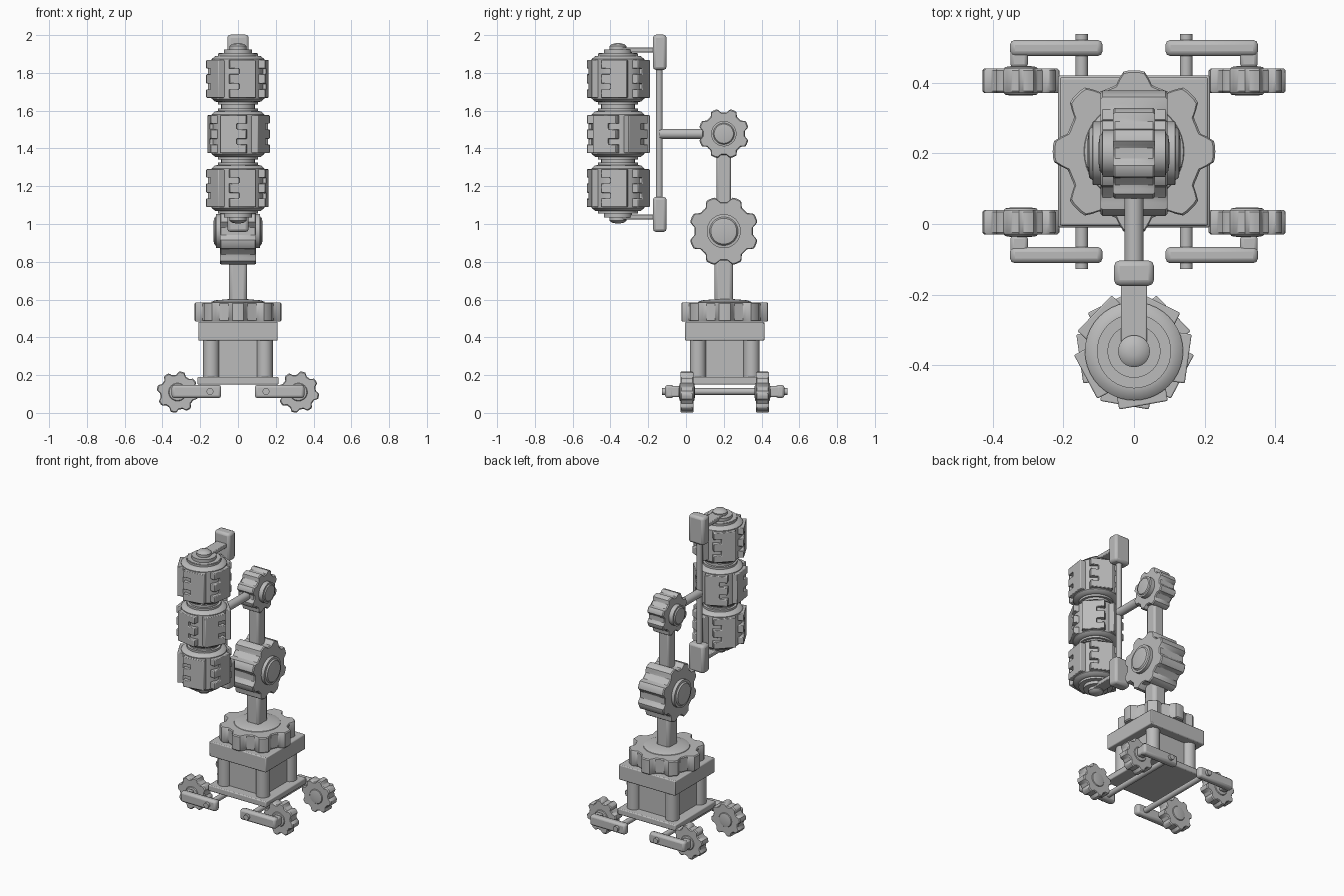
import bpy, bmesh
from math import sin, cos, pi, radians
from mathutils import Matrix, Vector

if "Cube" in bpy.data.objects:
    bpy.data.objects.remove(bpy.data.objects["Cube"])

grey = bpy.data.materials.new("plain_grey")
grey.use_nodes = True
grey.diffuse_color = (0.5, 0.5, 0.5, 1)
grey.node_tree.nodes["Principled BSDF"].inputs["Base Color"].default_value = (0.5, 0.5, 0.5, 1)

AXES = {"X": Matrix.Rotation(pi / 2, 4, "Y"), "Y": Matrix.Rotation(-pi / 2, 4, "X"), "Z": Matrix()}


def finish(name, bm, matrix, bevel=0.0):
    bmesh.ops.recalc_face_normals(bm, faces=bm.faces)
    bm.transform(matrix)
    mesh = bpy.data.meshes.new(name)
    bm.to_mesh(mesh)
    bm.free()
    mesh.materials.append(grey)
    ob = bpy.data.objects.new(name, mesh)
    bpy.context.collection.objects.link(ob)
    if bevel:
        mod = ob.modifiers.new("soft_edges", "BEVEL")
        mod.width, mod.segments, mod.limit_method = bevel, 2, "ANGLE"
    bpy.ops.object.select_all(action="DESELECT")
    ob.select_set(True)
    bpy.context.view_layer.objects.active = ob
    bpy.ops.object.shade_smooth_by_angle(angle=radians(35))
    return ob


def box(name, loc, size, bevel=0.006):
    bm = bmesh.new()
    bmesh.ops.create_cube(bm, size=1)
    return finish(name, bm, Matrix.Translation(loc) @ Matrix.Diagonal((*size, 1)), bevel)


def turned(name, loc, axis, profile, seg=40, teeth=0, phase=0, depth=0.16):
    """Stack of rings (radius, height) along an axis, optionally scalloped into teeth."""
    def scale(a):
        if not teeth:
            return 1
        wave = 0.5 + 0.9 * cos(teeth * (a - phase))
        return 1 - depth * (1 - min(1, max(0, wave)))
    bm = bmesh.new()
    angles = [2 * pi * i / seg for i in range(seg)]
    rings = [[bm.verts.new((r * scale(a) * cos(a), r * scale(a) * sin(a), h)) for a in angles]
             for r, h in profile]
    for low, high in zip(rings, rings[1:]):
        for i in range(seg):
            j = (i + 1) % seg
            bm.faces.new((low[i], low[j], high[j], high[i]))
    bm.faces.new(rings[0])
    bm.faces.new(rings[-1])
    return finish(name, bm, Matrix.Translation(loc) @ AXES[axis])


def rod(name, loc, axis, radius, length):
    return turned(name, loc, axis, [(radius, -length / 2), (radius, length / 2)], 24)


def gear(name, loc, axis, radius, width, phase):
    h, c = width / 2, 0.006
    return turned(name, loc, axis, [(radius - c, -h), (radius, c - h), (radius, h - c), (radius - c, h)],
                  96, 8, phase)


def hub(name, loc, axis, radius, width):
    h, s = width / 2, radius * 0.16
    half = [(radius, h - s), (radius - s, h - s * 0.9), (radius - 1.5 * s, h - s * 0.3), (radius * 0.45, h)]
    return turned(name, loc, axis, [(r, -z) for r, z in reversed(half)] + half)


def extrude_outline(name, points, low, high, matrix, bevel=0.0):
    bm = bmesh.new()
    face = bm.faces.new([bm.verts.new((x, y, low)) for x, y in points])
    new = bmesh.ops.extrude_face_region(bm, geom=[face])["geom"]
    bmesh.ops.translate(bm, vec=(0, 0, high - low), verts=[v for v in new if isinstance(v, bmesh.types.BMVert)])
    return finish(name, bm, matrix, bevel)


CY = 0.205   # base centre in y

# Base body
box("base_plate", (0, CY, 0.17), (0.43, 0.43, 0.04))
box("body_core", (0, CY, 0.285), (0.3, 0.3, 0.2), 0)
box("body_top", (0, CY, 0.432), (0.42, 0.42, 0.1))
for sx in (-1, 1):
    for sy in (-1, 1):
        rod("corner_column", (sx * 0.142, CY + sy * 0.142, 0.285), "Z", 0.043, 0.2)

# Turntable
gear("turntable_gear", (0, CY, 0.534), "Z", 0.23, 0.102, 0)
turned("turntable_dome", (0, CY, 0.58), "Z", [(0.145, 0), (0.14, 0.008), (0.12, 0.016), (0.05, 0.022)])

# Running gear
for sx in (-1, 1):
    rod("axle", (sx * 0.148, CY, 0.113), "Y", 0.018, 0.665)
    for sy in (-1, 1):
        wheel_y = CY + sy * 0.2
        gear("wheel", (sx * 0.32, wheel_y, 0.11), "Y", 0.11, 0.07, radians(12))
        hub("wheel_hub", (sx * 0.32, wheel_y, 0.11), "Y", 0.058, 0.084)
        box("wheel_link", (sx * 0.22, CY + sy * 0.293, 0.113), (0.262, 0.046, 0.07), 0.014)
        box("link_end", (sx * 0.325, CY + sy * 0.268, 0.113), (0.05, 0.06, 0.06), 0.01)

# Jointed arm
box("lower_arm", (0, 0.2, 0.72), (0.097, 0.1, 0.3), 0.02)
gear("elbow_gear", (0, 0.2, 0.962), "X", 0.185, 0.19, radians(22.5))
hub("elbow_hub", (0, 0.2, 0.962), "X", 0.09, 0.262)
box("upper_arm", (0, 0.2, 1.26), (0.075, 0.077, 0.4), 0.012)
gear("wrist_gear", (0, 0.2, 1.478), "X", 0.134, 0.12, radians(22.5))
hub("wrist_hub", (0, 0.2, 1.478), "X", 0.067, 0.2)
rod("reach_rod", (0, 0, 1.477), "Y", 0.027, 0.28)

# Holder frame, mirrored top and bottom
MID, DY = 1.48, -0.36
rod("holder_rod", (0, -0.142, MID), "Z", 0.018, 0.9)
for s in (-1, 1):
    box("holder_block", (0, -0.139, MID + s * 0.429), (0.113, 0.072, 0.186), 0.016)
    box("holder_bar", (0, -0.265, MID + s * 0.442), (0.074, 0.2, 0.026), 0.004)
    steps = [(0.1, 0.39), (0.1, 0.425), (0.075, 0.425), (0.075, 0.445), (0.045, 0.445),
             (0.045, 0.462), (0.034, 0.472), (0.012, 0.477)]
    turned("drum_end_cap", (0, DY, MID), "Z", [(r, s * z) for r, z in steps])

# Drum stack with comb-shaped plates
rod("drum_spindle", (0, DY, MID), "Z", 0.09, 0.8)
COMB = [(0.07, -0.1), (0.07, 0.1), (-0.07, 0.1), (-0.07, 0.055), (-0.02, 0.055), (-0.02, 0.025),
        (-0.07, 0.025), (-0.07, -0.025), (-0.02, -0.025), (-0.02, -0.055), (-0.07, -0.055), (-0.07, -0.1)]
for z, turn in ((1.19, 1), (1.476, -1), (1.768, 1)):
    turned("drum", (0, DY, z), "Z", [(0.105, -0.135), (0.105, -0.122), (0.122, -0.12), (0.139, -0.105),
                                     (0.139, 0.105), (0.122, 0.12), (0.105, 0.122), (0.105, 0.135)])
    for i in range(5):
        place = (Matrix.Translation((0, DY, z)) @ Matrix.Rotation(turn * radians(10 + 72 * i), 4, "Z")
                 @ Matrix.Rotation(pi / 2, 4, "X"))
        extrude_outline("drum_plate", [(turn * x, y) for x, y in COMB], 0.115, 0.155, place, 0.004)
